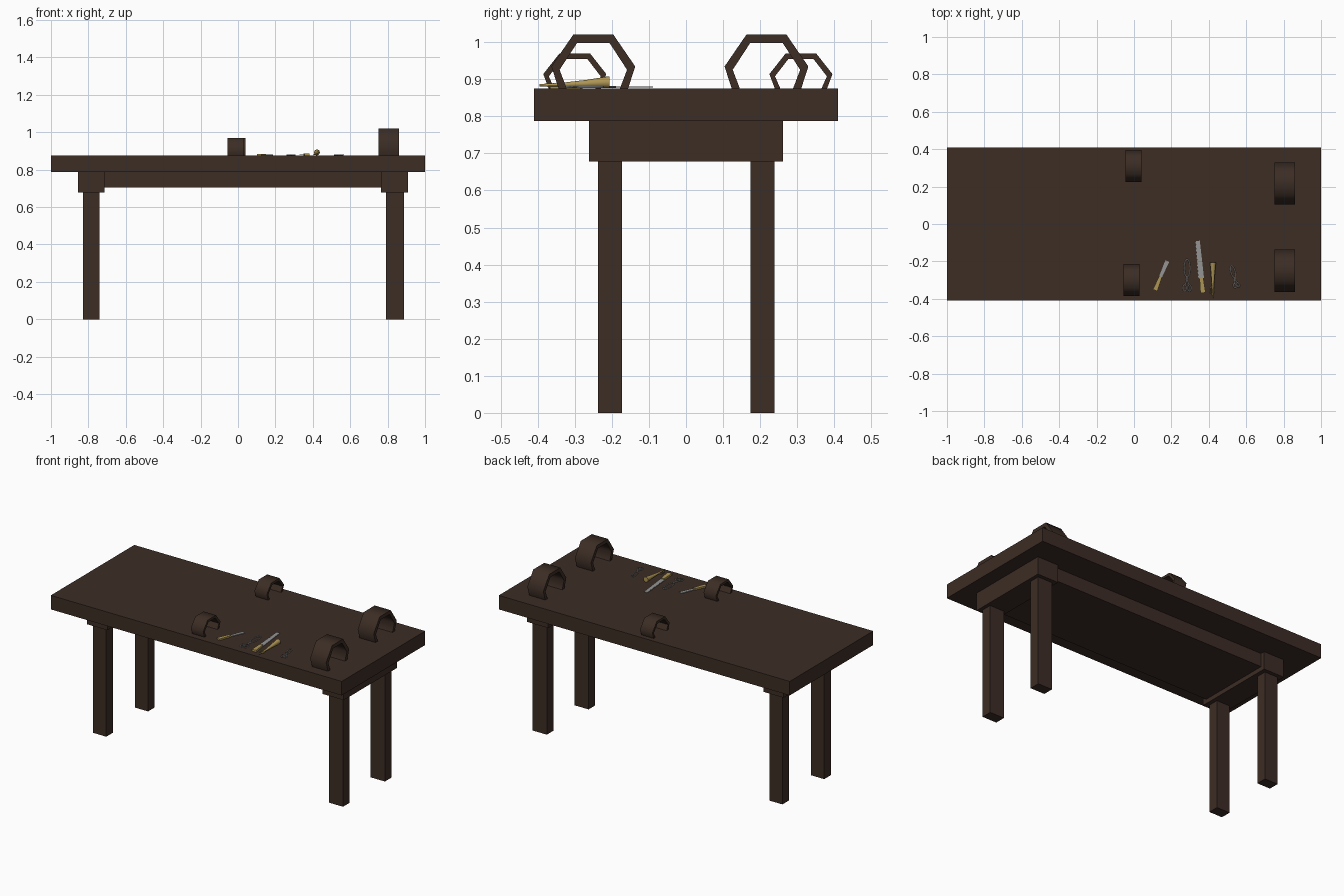
import bpy, bmesh, math
from mathutils import Vector

if "Cube" in bpy.data.objects:
    bpy.data.objects.remove(bpy.data.objects["Cube"], do_unlink=True)


def material(name, rgb):
    m = bpy.data.materials.new(name)
    m.use_nodes = True
    m.diffuse_color = (*rgb, 1)
    bsdf = m.node_tree.nodes["Principled BSDF"]
    bsdf.inputs["Base Color"].default_value = (*rgb, 1)
    bsdf.inputs["Roughness"].default_value = 0.8
    return m


WOOD = material("dark wood", (0.045, 0.026, 0.018))
BRASS = material("old brass", (0.42, 0.30, 0.09))
STEEL = material("grey steel", (0.30, 0.30, 0.30))
TOP = 0.875


def finish(name, bm, mat, smooth=None):
    bmesh.ops.recalc_face_normals(bm, faces=bm.faces)
    me = bpy.data.meshes.new(name)
    bm.to_mesh(me)
    bm.free()
    me.materials.append(mat)
    ob = bpy.data.objects.new(name, me)
    bpy.context.collection.objects.link(ob)
    if smooth:
        bpy.ops.object.select_all(action="DESELECT")
        ob.select_set(True)
        bpy.context.view_layer.objects.active = ob
        bpy.ops.object.shade_smooth_by_angle(angle=math.radians(smooth))
    return ob


def box(name, x, y, z, mat=WOOD):
    bm = bmesh.new()
    bmesh.ops.create_cube(bm, size=1)
    for v in bm.verts:
        v.co = [r[0] if c < 0 else r[1] for c, r in zip(v.co, (x, y, z))]
    return finish(name, bm, mat)


def prism(name, points, offset, mat, smooth=None):
    """Extrude a closed outline by an offset vector."""
    bm = bmesh.new()
    face = bm.faces.new([bm.verts.new(p) for p in points])
    ext = bmesh.ops.extrude_face_region(bm, geom=[face])
    moved = [g for g in ext["geom"] if isinstance(g, bmesh.types.BMVert)]
    bmesh.ops.translate(bm, verts=moved, vec=offset)
    return finish(name, bm, mat, smooth)


# Table: top, solid apron, end blocks and legs
box("table_top", (-1, 1), (-0.41, 0.41), (0.788, TOP))
box("apron", (-0.72, 0.77), (-0.235, 0.235), (0.705, 0.788))
for side, block, leg in (("right", (-0.855, -0.715), (-0.83, -0.74)),
                         ("left", (0.765, 0.91), (0.79, 0.888))):
    box(f"{side}_end_block", block, (-0.262, 0.262), (0.678, 0.788))
    box(f"{side}_front_leg", leg, (-0.237, -0.172), (0, 0.678))
    box(f"{side}_back_leg", leg, (0.174, 0.239), (0, 0.678))


# Restraint cuffs: open faceted arches
def cuff(name, x, y, half, height, wall):
    def arch(w, h, foot):
        left = [(-foot, 0), (-w, 0.41 * h), (-w * 0.48, h)]
        return left + [(-a, b) for a, b in reversed(left)]
    outline = arch(half, height, half * 0.83)
    inner = arch(half - wall, height - wall, half * 0.83 - wall)
    loop = outline + inner[::-1]
    prism(name, [(x[0], y + a, TOP + b) for a, b in loop],
          (x[1] - x[0], 0, 0), WOOD, 60)


cuff("front_large_cuff", (0.75, 0.86), -0.25, 0.113, 0.145, 0.022)
cuff("back_large_cuff", (0.75, 0.86), 0.217, 0.113, 0.145, 0.022)
cuff("front_small_cuff", (-0.055, 0.03), -0.3, 0.085, 0.095, 0.015)
cuff("back_small_cuff", (-0.045, 0.04), 0.31, 0.085, 0.095, 0.015)


# Flat tools: tapered bars laid on the table
def bar(name, a, b, wa, wb, z, thick, mat, teeth=0):
    a, b = Vector((*a, z)), Vector((*b, z))
    d = b - a
    n = Vector((-d.y, d.x, 0)).normalized()
    pts = [b - n * wb / 2, b + n * wb / 2]
    for i in range(teeth * 2 - 1, 0, -1):
        t = i / (teeth * 2)
        w = wa + (wb - wa) * t
        pts.append(a + d * t + n * (w / 2 + (0.005 if i % 2 else 0)))
    pts += [a + n * wa / 2, a - n * wa / 2]
    prism(name, pts, (0, 0, thick), mat)


bar("knife_handle", (0.113, -0.355), (0.142, -0.282), 0.026, 0.017, TOP, 0.01, BRASS)
bar("knife_blade", (0.14, -0.287), (0.178, -0.198), 0.016, 0.022, TOP + 0.002, 0.004, STEEL)
bar("saw_handle", (0.369, -0.368), (0.36, -0.285), 0.028, 0.02, TOP, 0.012, BRASS)
bar("saw_blade", (0.361, -0.29), (0.342, -0.09), 0.027, 0.02, TOP + 0.003, 0.003, STEEL, 10)


# Wire tools: forceps with a bowed jaw and two finger rings
def wire(name, pts, radius, mat, closed=False):
    cu = bpy.data.curves.new(name, "CURVE")
    cu.dimensions = "3D"
    cu.bevel_depth = radius
    cu.bevel_resolution = 1
    sp = cu.splines.new("POLY")
    sp.points.add(len(pts) - 1)
    for p, co in zip(sp.points, pts):
        p.co = (*co, 1)
    sp.use_cyclic_u = closed
    cu.materials.append(mat)
    ob = bpy.data.objects.new(name, cu)
    bpy.context.collection.objects.link(ob)


def ellipse(cx, cy, rx, ry, z, n=14):
    return [(cx + rx * math.cos(i * math.tau / n), cy + ry * math.sin(i * math.tau / n), z)
            for i in range(n)]


def forceps(name, x, y, length, angle):
    c, s = math.cos(angle), math.sin(angle)

    def place(pts):
        return [(x + length * (u * c - v * s), y + length * (u * s + v * c), TOP + 0.004)
                for u, v, _ in pts]
    r = 0.0028
    wire(f"{name}_jaws", place(ellipse(0, 0.22, 0.095, 0.28, 0)), r, STEEL, True)
    for tag, k in (("left", 1), ("right", -1)):
        wire(f"{name}_{tag}_shank", place([(-0.03 * k, -0.04, 0), (0.06 * k, -0.3, 0)]), r, STEEL)
        wire(f"{name}_{tag}_ring", place(ellipse(0.075 * k, -0.4, 0.055, 0.1, 0)), r, STEEL, True)


forceps("long_forceps", 0.284, -0.274, 0.17, 0)
forceps("short_forceps", 0.536, -0.281, 0.12, 0.25)

# Brass horn: flared tube tipped up slightly, with a small hook at its tip
bm = bmesh.new()
stations = ((-0.395, 0.003, 0.884), (-0.33, 0.006, 0.885), (-0.27, 0.01, 0.888), (-0.207, 0.016, 0.892))
rings = []
for y, r, z in stations:
    rings.append([bm.verts.new((0.422 + r * math.cos(i * math.tau / 12), y,
                                z + r * math.sin(i * math.tau / 12))) for i in range(12)])
for p, q in zip(rings, rings[1:]):
    for i in range(12):
        j = (i + 1) % 12
        bm.faces.new((p[i], p[j], q[j], q[i]))
bm.faces.new(rings[0])
bm.faces.new(rings[-1])
finish("horn", bm, BRASS, 40)
wire("horn_hook", ellipse(0.417, -0.355, 0.012, 0.018, TOP + 0.006), 0.0025, BRASS, True)
